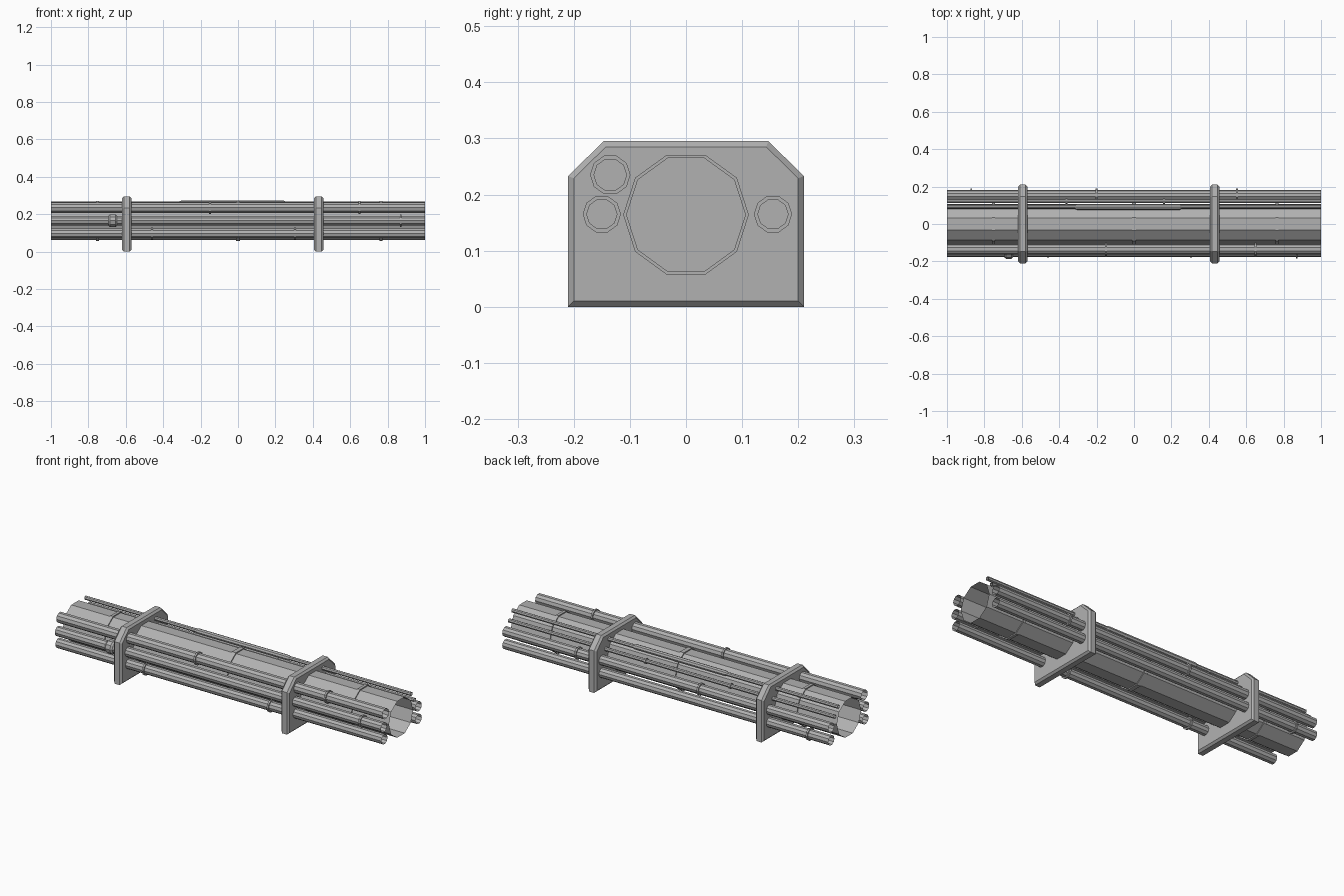
import bpy, bmesh, math

if "Cube" in bpy.data.objects:
    bpy.data.objects.remove(bpy.data.objects["Cube"])

# Dark grey paint shared by all parts
paint = bpy.data.materials.new("dark_grey")
paint.diffuse_color = (0.44, 0.44, 0.44, 1)
paint.use_nodes = True
paint.node_tree.nodes["Principled BSDF"].inputs["Base Color"].default_value = paint.diffuse_color


def finish(name, bm):
    bmesh.ops.recalc_face_normals(bm, faces=bm.faces)
    me = bpy.data.meshes.new(name)
    bm.to_mesh(me)
    bm.free()
    me.materials.append(paint)
    ob = bpy.data.objects.new(name, me)
    bpy.context.collection.objects.link(ob)
    return ob


def lathe(name, profile, y, z, sides=10):
    """Sweep an (x, radius) profile around an axis parallel to x, ends open."""
    bm = bmesh.new()
    loops = []
    for x, r in profile:
        loops.append([bm.verts.new((x, y + r * math.cos(math.tau * i / sides),
                                    z + r * math.sin(math.tau * i / sides)))
                      for i in range(sides)])
    for a, b in zip(loops, loops[1:]):
        for i in range(sides):
            j = (i + 1) % sides
            bm.faces.new((a[i], a[j], b[j], b[i]))
    return finish(name, bm)


def collar(x, half, r_in, r_out, taper=0.0):
    return [(x - half, r_in), (x - half + taper, r_out),
            (x + half - taper, r_out), (x + half, r_in)]


def pipe(name, y, z, r, ring_r, rings, sides=10, half=0.005):
    """Open pipe with thin joint rings."""
    lathe(name, [(-1, r), (1, r)], y, z, sides)
    for x in rings:
        lathe(name + "_ring", collar(x, half, r, ring_r), y, z, sides)


# Main duct: ten-sided open tube with three bands
lathe("main_duct", [(-1, 0.106), (1, 0.106)], 0, 0.164)
for x, half in ((-0.75, 0.008), (0.0, 0.012), (0.765, 0.008)):
    lathe("duct_band", collar(x, half, 0.106, 0.112), 0, 0.164)

# Front pipes
pipe("front_upper_pipe", -0.135, 0.235, 0.029, 0.036, (-0.15, 0.65))
pipe("front_middle_pipe", -0.15, 0.165, 0.027, 0.034, (0.87,))
pipe("front_lower_pipe", -0.145, 0.097, 0.027, 0.034, (-0.46, 0.305))
lathe("front_coupling", collar(-0.67, 0.023, 0.029, 0.036, 0.009), -0.15, 0.165)

# Back pipes
pipe("back_upper_pipe", 0.155, 0.165, 0.027, 0.034, (-0.2, 0.55))
pipe("back_lower_pipe", 0.155, 0.095, 0.027, 0.034, (-0.87,))

# Thin conduits, one with a sleeve
pipe("top_conduit", 0.092, 0.257, 0.011, 0.014, (), 8)
lathe("conduit_sleeve", collar(-0.03, 0.285, 0.011, 0.015, 0.01), 0.091, 0.257, 8)
pipe("side_conduit", 0.122, 0.213, 0.011, 0.015, (-0.36, 0.16), 8)

# Support plates: chamfered outline, extruded, rims of both faces bevelled
outline = [(-0.21, 0), (0.21, 0), (0.21, 0.233), (0.147, 0.295), (-0.147, 0.295), (-0.21, 0.233)]
for cx in (-0.595, 0.432):
    bm = bmesh.new()
    face = bm.faces.new([bm.verts.new((cx - 0.025, y, z)) for y, z in outline])
    ext = bmesh.ops.extrude_face_region(bm, geom=[face])
    bmesh.ops.translate(bm, vec=(0.05, 0, 0),
                        verts=[v for v in ext["geom"] if isinstance(v, bmesh.types.BMVert)])
    rims = [e for e in bm.edges if abs(e.verts[0].co.x - e.verts[1].co.x) < 1e-4]
    bmesh.ops.bevel(bm, geom=rims, offset=0.01, segments=1, affect='EDGES')
    finish("support_plate", bm)
